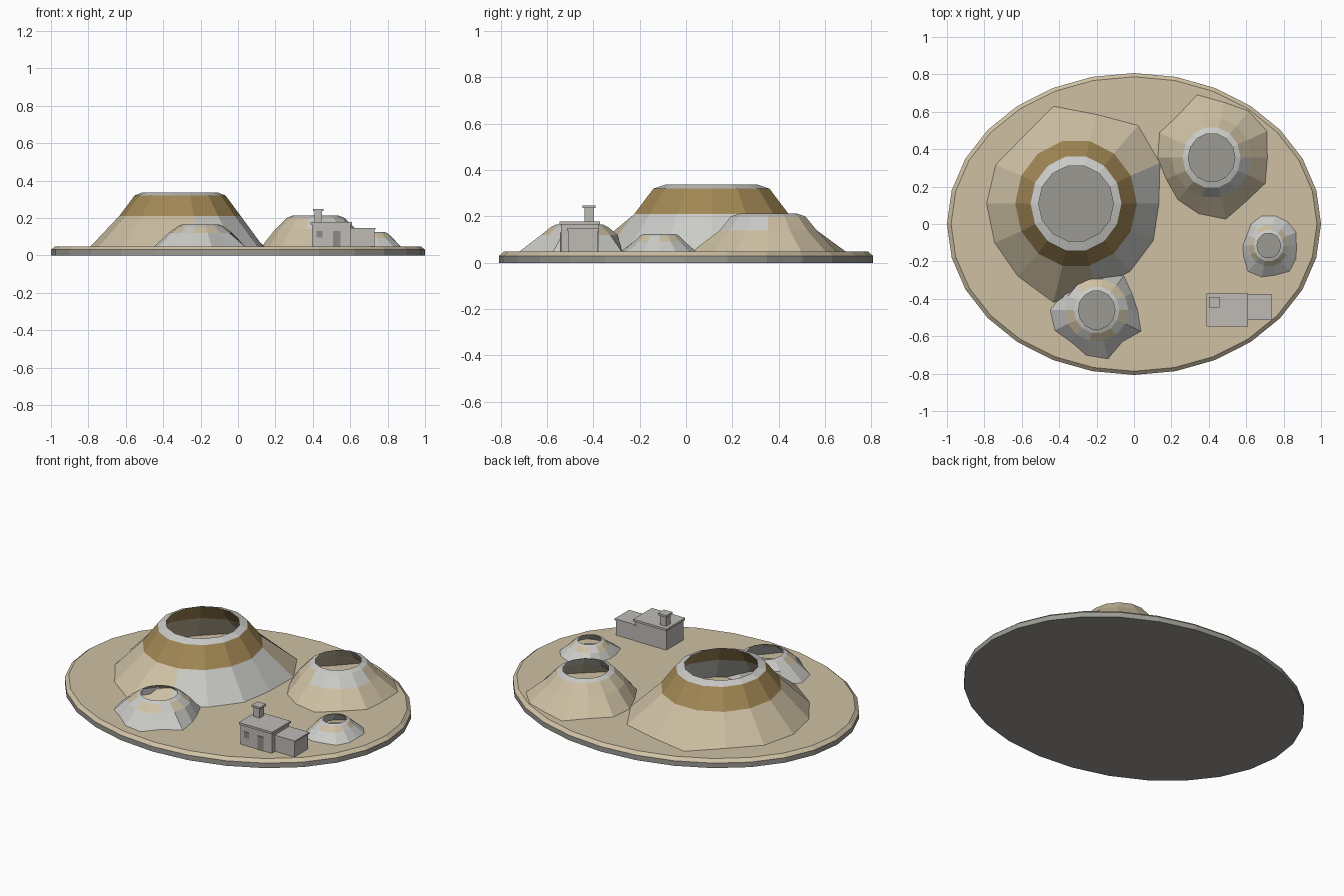
import bpy, bmesh, math

if "Cube" in bpy.data.objects:
    bpy.data.objects.remove(bpy.data.objects["Cube"])


def material(name, rgb):
    m = bpy.data.materials.new(name)
    m.diffuse_color = (*rgb, 1)
    m.use_nodes = True
    m.node_tree.nodes["Principled BSDF"].inputs["Base Color"].default_value = m.diffuse_color
    return m


SAND = material("sand", (0.62, 0.53, 0.37))
ROCK = material("light_rock", (0.60, 0.60, 0.58))
OCHRE = material("ochre", (0.36, 0.245, 0.09))
STONE = material("dark_stone", (0.33, 0.32, 0.29))
WALL = material("house_grey", (0.52, 0.50, 0.47))
PANE = material("window_grey", (0.27, 0.26, 0.25))


def finish(name, bm, mats):
    me = bpy.data.meshes.new(name)
    bm.to_mesh(me)
    bm.free()
    for m in mats:
        me.materials.append(m)
    ob = bpy.data.objects.new(name, me)
    bpy.context.collection.objects.link(ob)
    return ob


def ring(bm, cx, cy, rx, ry, z, n):
    out = []
    for i in range(n):
        a = 2 * math.pi * i / n
        out.append(bm.verts.new((cx + rx * math.cos(a), cy + ry * math.sin(a), z)))
    return out


def bridge(bm, lo, hi, mat_of):
    n = len(lo)
    for i in range(n):
        j = (i + 1) % n
        f = bm.faces.new((lo[i], lo[j], hi[j], hi[i]))
        f.material_index = mat_of(i)


def box(name, x0, x1, y0, y1, z0, z1, mat):
    bm = bmesh.new()
    bmesh.ops.create_cube(bm, size=1)
    for v in bm.verts:
        v.co = ((x0 + x1) / 2 + v.co.x * (x1 - x0),
                (y0 + y1) / 2 + v.co.y * (y1 - y0),
                (z0 + z1) / 2 + v.co.z * (z1 - z0))
    return finish(name, bm, [mat])


# Oval ground plate: stone edge, bevelled sandy top
bm = bmesh.new()
rings = [ring(bm, 0, 0, rx, ry, z, 28)
         for rx, ry, z in ((1, 0.807, 0), (1, 0.807, 0.03), (0.978, 0.787, 0.048))]
bridge(bm, rings[0], rings[1], lambda i: 1)
bridge(bm, rings[1], rings[2], lambda i: 0)
bm.faces.new(rings[2])
bm.faces.new(rings[0][::-1]).material_index = 1
finish("ground_plate", bm, [SAND, STONE])

GROUND = 0.046


def crater(name, cx, cy, base, rings, mat_of):
    """Open cone: uneven foot, then regular rings up to the rim; stone floor inside."""
    n = len(base)
    bm = bmesh.new()
    loops = [[bm.verts.new((cx + r * math.cos(2 * math.pi * i / n),
                            cy + r * math.sin(2 * math.pi * i / n), GROUND))
              for i, r in enumerate(base)]]
    loops += [ring(bm, cx, cy, rx, ry, z, n) for rx, ry, z in rings]
    for k in range(len(rings)):
        if k == len(rings) - 1:
            bridge(bm, loops[k], loops[k + 1], lambda i: 1)     # rim
        else:
            bridge(bm, loops[k], loops[k + 1], lambda i: mat_of(k, i))
    finish(name, bm, [SAND, ROCK, OCHRE])
    bm = bmesh.new()
    bm.faces.new(ring(bm, cx, cy, rings[0][0], rings[0][1], 0.052, n))
    finish(name + "_floor", bm, [STONE])


# Craters (material per band k and sector i: 0 sand, 1 rock, 2 ochre)
crater("large_crater", -0.31, 0.11,
       (.445, .50, .535, .49, .535, .457, .478, .48, .485, .50, .545, .47, .466, .46),
       ((.325, .342, .21), (.243, .257, .32), (.20, .205, .337)),
       lambda k, i: 2 if k == 1 else int(i in (0, 11, 12, 13)))
crater("back_crater", 0.415, 0.355,
       (.30, .33, .32, .305, .347, .29, .31, .29, .27, .29, .31, .34, .30, .32),
       ((.215, .215, .14), (.155, .165, .20), (.125, .13, .212)),
       lambda k, i: int(k == 1 and i in (10, 11, 12, 13)))
crater("front_crater", -0.20, -0.46,
       (.22, .21, .235, .19, .16, .17, .20, .25, .25, .22, .25, .27, .22, .265),
       ((.17, .17, .12), (.122, .126, .155), (.098, .104, .165)),
       lambda k, i: int(k == 0 or i in (0, 5, 6, 9, 12)))
crater("small_crater", 0.72, -0.115,
       (.15, .165, .165, .165, .165, .15, .13, .14, .15, .18, .175, .165, .18, .165),
       ((.108, .112, .092), (.08, .085, .118), (.063, .067, .125)),
       lambda k, i: int(k == 0 or i in (2, 5, 9, 13)))

# House with annex, flat roofs and chimney
box("house_walls", .395, .602, -.54, -.378, .04, .166, WALL)
box("house_roof", .388, .609, -.547, -.371, .166, .179, WALL)
box("annex_walls", .60, .73, -.508, -.38, .04, .138, WALL)
box("annex_roof", .60, .735, -.513, -.375, .138, .147, WALL)
box("chimney", .41, .45, -.438, -.398, .17, .236, WALL)
box("chimney_cap", .402, .458, -.446, -.39, .236, .248, WALL)

# Window and door plates
box("front_window", .42, .452, -.543, -.539, .095, .13, PANE)
box("front_door", .508, .548, -.543, -.539, .048, .13, PANE)
